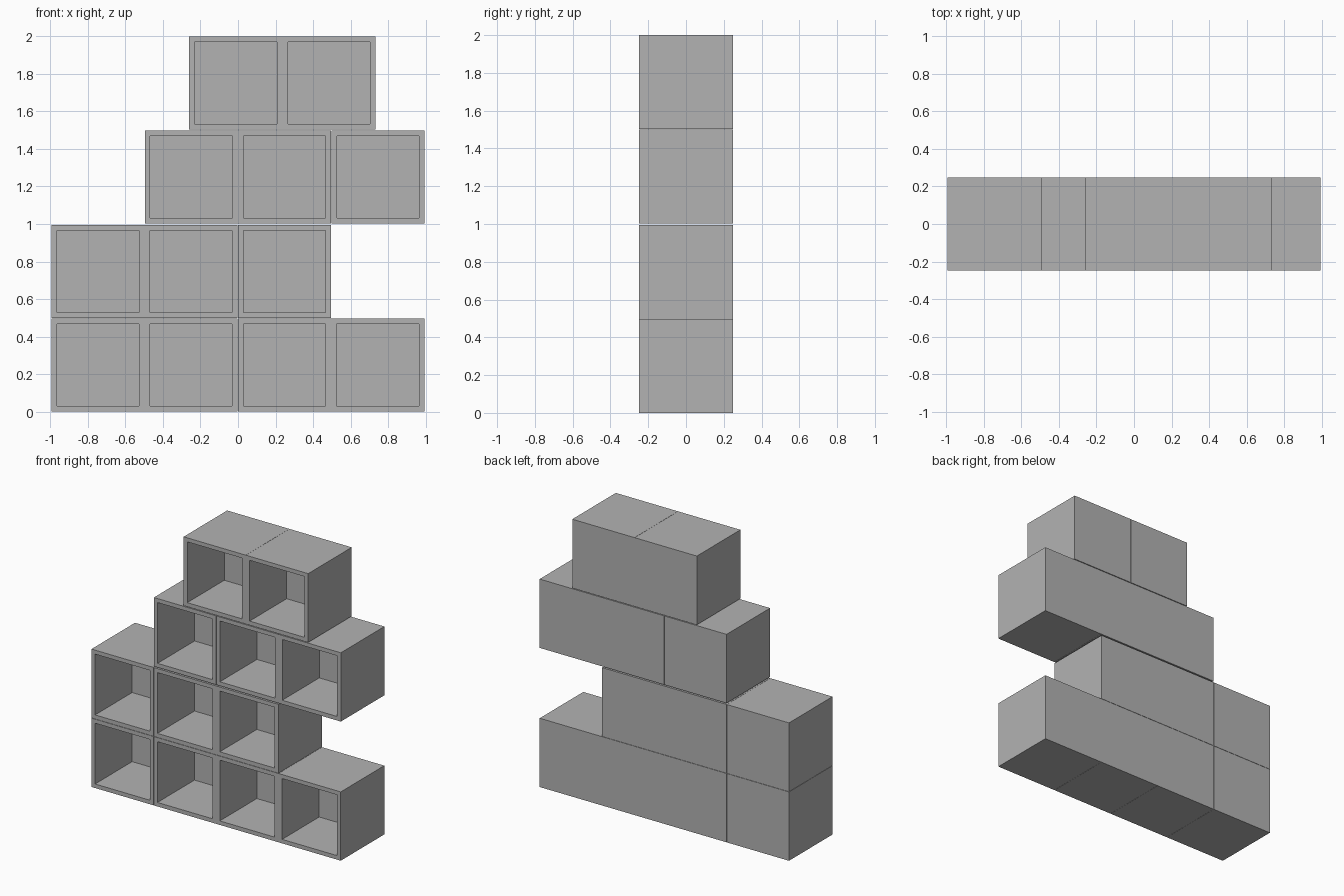
import bpy
import bmesh
from mathutils import Matrix, Vector

SIZE = 0.496      # outer edge of each cube
PITCH = 0.4973    # spacing of cubes along a row
WALL = 0.029      # thickness of the side walls
CAVITY = 0.422    # depth of the open compartment

# Remove the default object
default = bpy.data.objects.get("Cube")
if default:
    bpy.data.objects.remove(default, do_unlink=True)

# Single plain finish
grey = bpy.data.materials.new("plain_grey")
grey.use_nodes = True
tone = (0.45, 0.45, 0.45, 1)
grey.diffuse_color = tone
grey.node_tree.nodes["Principled BSDF"].inputs["Base Color"].default_value = tone


def open_cube(name, left, bottom):
    """Cube with an open compartment at the front."""
    bm = bmesh.new()
    bmesh.ops.create_cube(bm, size=SIZE)
    bmesh.ops.recalc_face_normals(bm, faces=bm.faces)
    front = min(bm.faces, key=lambda f: f.calc_center_median().y)
    # Frame around the opening, then push the panel back
    bmesh.ops.inset_region(bm, faces=[front], thickness=WALL, use_even_offset=True)
    pushed = bmesh.ops.extrude_face_region(bm, geom=[front])
    moved = [v for v in pushed["geom"] if isinstance(v, bmesh.types.BMVert)]
    bmesh.ops.translate(bm, verts=moved, vec=Vector((0, CAVITY, 0)))
    if front.is_valid:
        bmesh.ops.delete(bm, geom=[front], context='FACES_ONLY')
    bmesh.ops.recalc_face_normals(bm, faces=bm.faces)
    mesh = bpy.data.meshes.new(name)
    bm.to_mesh(mesh)
    bm.free()
    mesh.materials.append(grey)
    obj = bpy.data.objects.new(name, mesh)
    obj.location = (left + SIZE / 2, 0, bottom + SIZE / 2)
    bpy.context.collection.objects.link(obj)


# Rows of the shelf: name, number of cubes, left edge, bottom height
rows = [
    ("bottom_row", 4, -0.995, 0),
    ("second_row", 3, -0.995, 0.498),
    ("third_row", 3, -0.497, 1.003),
    ("top_row", 2, -0.26, 1.504),
]
for row, count, left, bottom in rows:
    for i in range(count):
        open_cube(f"{row}_shelf_cube_{i + 1}", left + i * PITCH, bottom)
